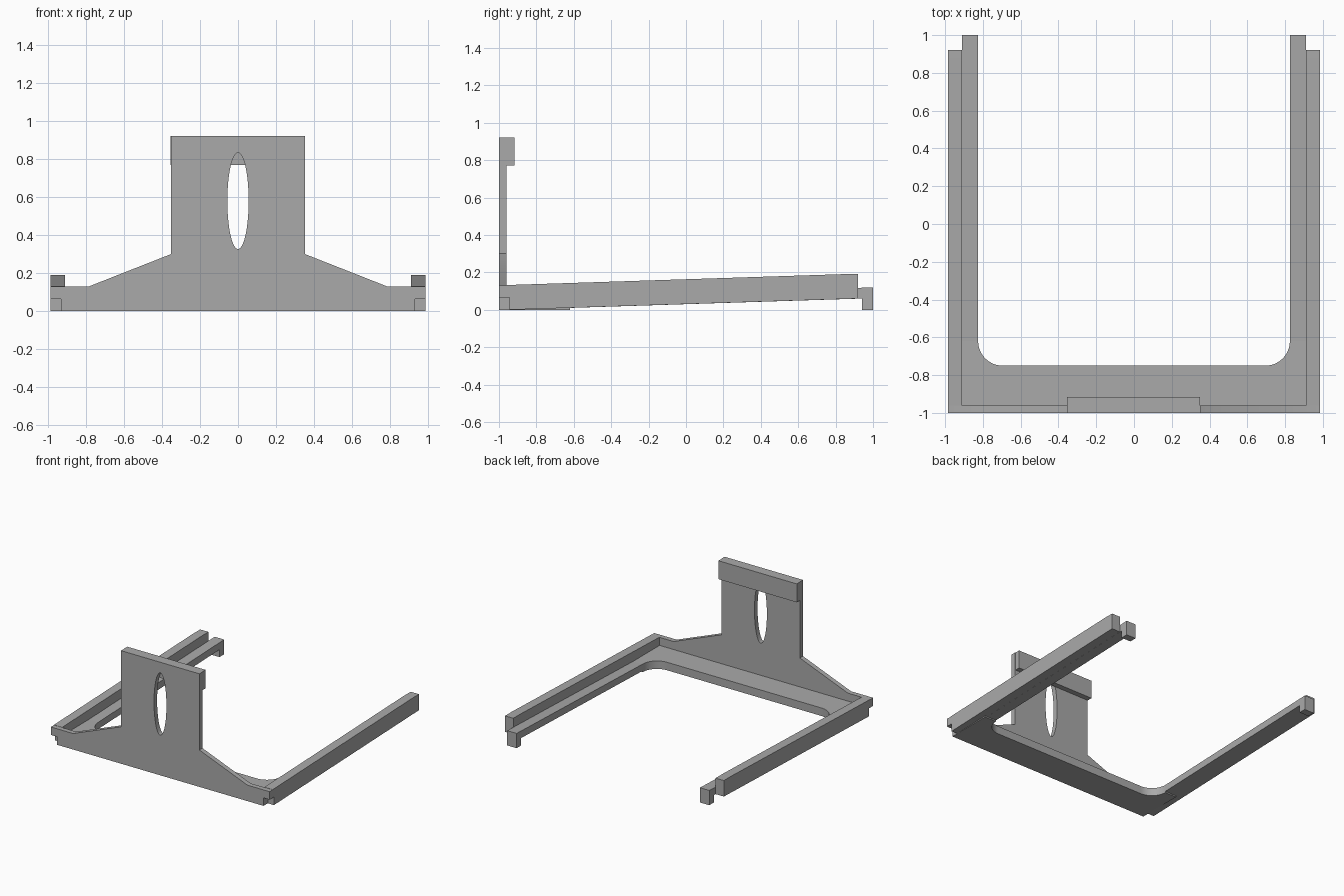
import bpy, bmesh, math
from mathutils import Vector

if "Cube" in bpy.data.objects:
    bpy.data.objects.remove(bpy.data.objects["Cube"], do_unlink=True)

grey = bpy.data.materials.new("plain grey")
grey.use_nodes = True
colour = (0.4, 0.4, 0.4, 1)
grey.diffuse_color = colour
grey.node_tree.nodes["Principled BSDF"].inputs["Base Color"].default_value = colour


def prism(name, loops, axis, start, end):
    """Fill 2D loops (outline first, then holes) and extrude along an axis."""
    def place(p):
        co = list(p)
        co.insert("xyz".index(axis), start)
        return Vector(co)

    bm = bmesh.new()
    for loop in loops:
        verts = [bm.verts.new(place(p)) for p in loop]
        for i, v in enumerate(verts):
            bm.edges.new((verts[i - 1], v))
    direction = Vector([float(a == axis) for a in "xyz"])
    bmesh.ops.triangle_fill(bm, edges=bm.edges[:], use_beauty=True, normal=direction)
    moved = bmesh.ops.extrude_face_region(bm, geom=bm.faces[:], use_keep_orig=True)["geom"]
    bmesh.ops.translate(bm, vec=direction * (end - start),
                        verts=[g for g in moved if isinstance(g, bmesh.types.BMVert)])
    bmesh.ops.recalc_face_normals(bm, faces=bm.faces[:])
    mesh = bpy.data.meshes.new(name)
    bm.to_mesh(mesh)
    bm.free()
    mesh.materials.append(grey)
    obj = bpy.data.objects.new(name, mesh)
    bpy.context.collection.objects.link(obj)
    bpy.ops.object.select_all(action='DESELECT')
    obj.select_set(True)
    bpy.context.view_layer.objects.active = obj
    bpy.ops.object.shade_smooth_by_angle(angle=math.radians(30))
    return obj


def arc(cx, cy, rx, ry, a0, a1, steps):
    angles = [math.radians(a0 + (a1 - a0) * i / steps) for i in range(steps + 1)]
    return [(cx + rx * math.cos(a), cy + ry * math.sin(a)) for a in angles]


def mirrored(half):
    return half + [(-x, v) for x, v in reversed(half)]


outer, rail_in, ledge_in, notch = 0.985, 0.91, 0.825, 0.93
step = 0.065

# Upright front plate with sloping shoulders, notched corners and an oval slot
outline = mirrored([(notch, 0), (notch, step), (outer, step), (outer, 0.13),
                    (0.785, 0.13), (0.353, 0.3), (0.353, 0.92)])
slot = arc(0, 0.58, 0.056, 0.253, 0, 360, 64)[:-1]
prism("front_plate", [outline, slot], "y", -1, -0.96)

# Lip along the back of the plate's top edge
prism("top_lip", [[(-0.355, 0.77), (0.35, 0.77), (0.35, 0.92), (-0.355, 0.92)]],
      "y", -0.96, -0.917)

# Flat cross bar with rounded inside corners
bar = [(notch, -0.96), (notch, -0.62), (ledge_in, -0.62)]
bar += arc(ledge_in - 0.13, -0.62, 0.13, 0.13, 0, -90, 16)[1:]
prism("cross_bar", [mirrored(bar)], "z", 0, step)

# Rising side rails and the lower ledges inside them, ending in a hook
rail = [(-0.945, 0), (0.92, 0.06), (0.92, 0.19), (0.83, 0.19), (-0.96, 0.132),
        (-0.96, step), (-0.945, step)]
ledge = [(-0.62, 0.01), (0.94, 0.06), (0.94, 0), (1, 0), (1, 0.12), (0.92, 0.117),
         (-0.62, step)]
for side, s in (("left", 1), ("right", -1)):
    prism(side + "_rail", [rail], "x", s * rail_in, s * outer)
    prism(side + "_ledge", [ledge], "x", s * ledge_in, s * rail_in)
